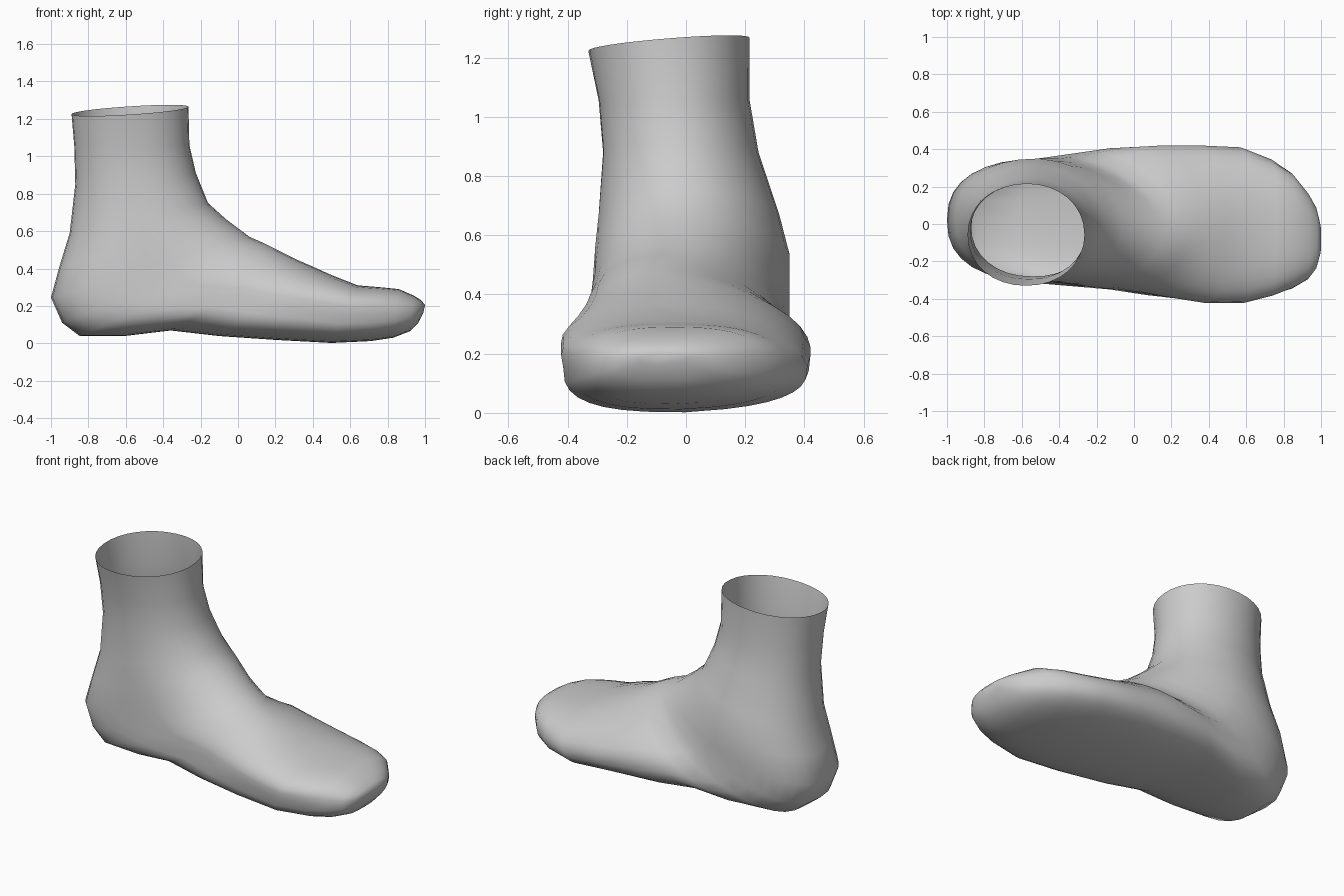
import bpy, bmesh
from math import sin, cos, tau

if "Cube" in bpy.data.objects:
    bpy.data.objects.remove(bpy.data.objects["Cube"])

# Rings from ankle opening to toes:
# instep point x,z | heel/sole point x,z | inner and outer side y
RINGS = [
    (-.265, 1.265, -.89, 1.225, -.33, .215),
    (-.26, 1.06, -.875, 1.05, -.295, .215),
    (-.225, .91, -.87, .85, -.28, .245),
    (-.16, .75, -.90, .59, -.295, .315),
    (-.06, .66, -.955, .41, -.305, .35),
    (.06, .57, -1.0, .245, -.31, .35),
    (.14, .535, -.94, .11, -.315, .35),
    (.20, .505, -.845, .038, -.325, .36),
    (.26, .475, -.60, .04, -.34, .385),
    (.32, .445, -.36, .068, -.355, .41),
    (.40, .41, -.10, .038, -.385, .42),
    (.50, .365, .20, .018, -.412, .42),
    (.64, .31, .50, .002, -.415, .41),
    (.76, .30, .71, .012, -.38, .345),
    (.86, .29, .83, .03, -.345, .27),
    (.94, .255, .92, .065, -.295, .165),
    (.98, .23, .965, .11, -.24, .09),
    (1.0, .205, .99, .16, -.16, .0),
]
SIDES = 32


def blend(i, keys):
    """Linear interpolation over (ring index, value) keys."""
    for (a, va), (b, vb) in zip(keys, keys[1:]):
        if i <= b:
            return va + (vb - va) * (i - a) / (b - a)
    return keys[-1][1]


def power(v, n):
    return (1 if v >= 0 else -1) * abs(v) ** (2 / n)


bm = bmesh.new()
loops = []
for i, (fx, fz, bx, bz, y0, y1) in enumerate(RINGS):
    n_top = blend(i, [(0, 2.1), (5, 2.0), (10, 2.0), (13, 2.6), (17, 2.5)])
    n_low = blend(i, [(0, 2.1), (3, 2.1), (6, 2.6), (10, 3.0), (13, 2.9), (17, 2.3)])
    lean = blend(i, [(0, 0), (3, -.02), (7, -.10), (11, -.08), (14, 0), (17, 0)])
    rim = .08 if i == 0 else 0
    sole_tilt = blend(i, [(0, 0), (8, 0), (11, .07), (17, .05)])
    loop = []
    for k in range(SIDES):
        a = tau * k / SIDES
        n = n_top if cos(a) >= 0 else n_low
        c, s = power(cos(a), n), power(sin(a), n)
        y = (y0 + y1) / 2 + s * (y1 - y0) / 2 + lean * max(c, 0)
        t = (c + 1) / 2
        x = bx + (fx - bx) * t
        z = bz + (fz - bz) * t + rim * (y + .06)
        z += sole_tilt * max(y, 0) * max(-c, 0)
        loop.append(bm.verts.new((x, y, z)))
    loops.append(loop)

# Skin between rings and close the toe tip; the ankle stays open
for p, q in zip(loops, loops[1:]):
    for k in range(SIDES):
        j = (k + 1) % SIDES
        bm.faces.new((p[k], p[j], q[j], q[k]))
bm.faces.new(loops[-1])
bmesh.ops.recalc_face_normals(bm, faces=bm.faces)
for f in bm.faces:
    f.smooth = True

mesh = bpy.data.meshes.new("foot")
bm.to_mesh(mesh)
bm.free()
foot = bpy.data.objects.new("foot", mesh)
bpy.context.collection.objects.link(foot)
